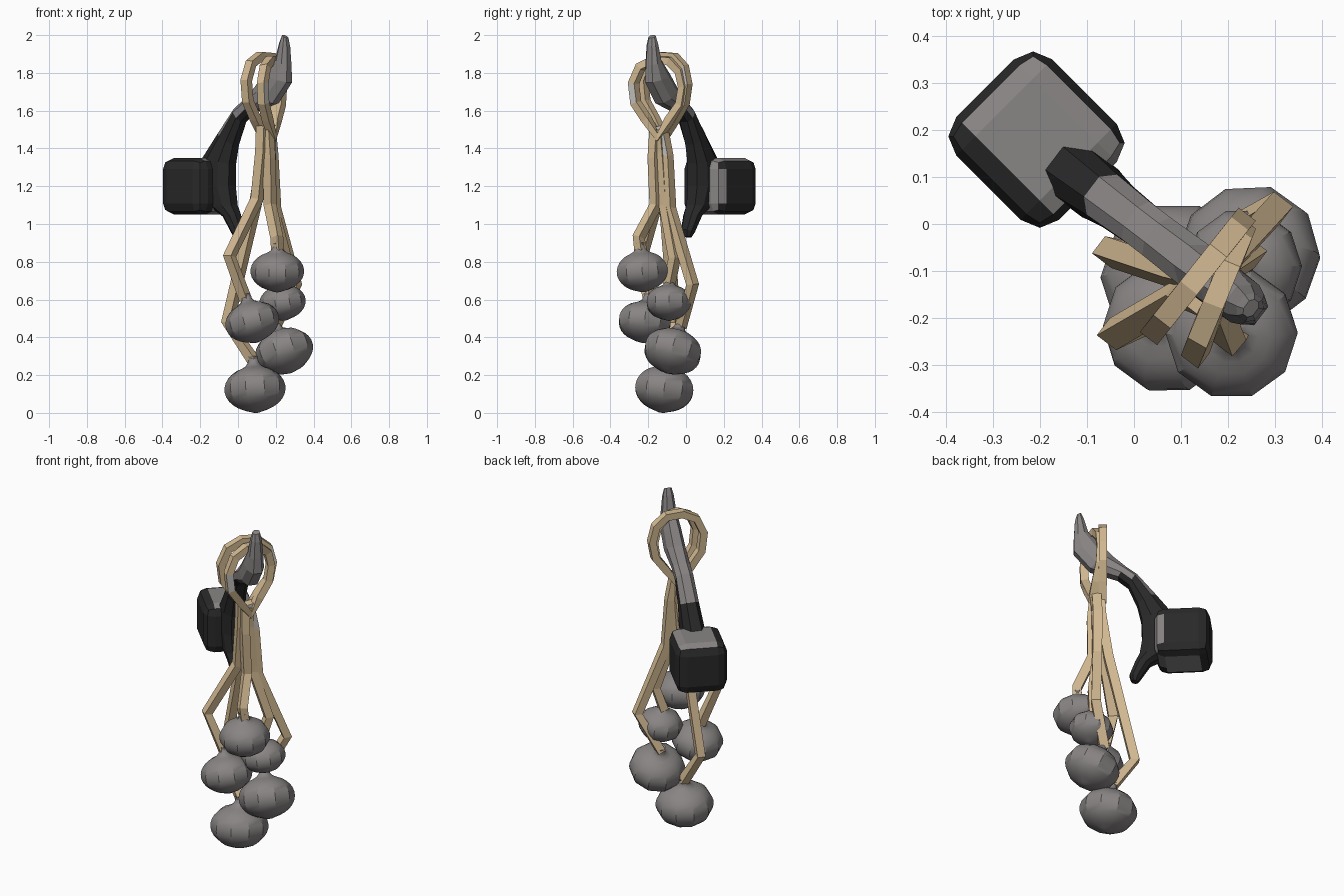
import bpy, bmesh, math
from mathutils import Vector, Matrix

if "Cube" in bpy.data.objects:
    bpy.data.objects.remove(bpy.data.objects["Cube"])


def material(name, rgb):
    m = bpy.data.materials.new(name)
    m.diffuse_color = (*rgb, 1)
    m.use_nodes = True
    m.node_tree.nodes["Principled BSDF"].inputs["Base Color"].default_value = m.diffuse_color
    return m


GREY = material("warm_grey", (0.25, 0.232, 0.232))
DARK = material("charcoal", (0.022, 0.022, 0.022))
STRAW = material("straw", (0.65, 0.49, 0.29))
PALE = material("pale_straw", (0.62, 0.60, 0.57))


def make_object(name, bm, mats, rule=None):
    bmesh.ops.recalc_face_normals(bm, faces=bm.faces)
    bm.normal_update()
    bm.faces.index_update()
    for f in bm.faces:
        f.material_index = rule(f) if rule else 0
    me = bpy.data.meshes.new(name)
    bm.to_mesh(me)
    bm.free()
    for m in mats:
        me.materials.append(m)
    ob = bpy.data.objects.new(name, me)
    bpy.context.collection.objects.link(ob)
    return ob


def loft(bm, rings, closed=False):
    """Skin a list of equal-length rings; cap the ends when open."""
    vs = [[bm.verts.new(p) for p in r] for r in rings]
    n = len(vs[0])
    pairs = list(zip(vs, vs[1:])) + ([(vs[-1], vs[0])] if closed else [])
    for a, b in pairs:
        for i in range(n):
            j = (i + 1) % n
            bm.faces.new((a[i], a[j], b[j], b[i]))
    if not closed:
        bm.faces.new(vs[0])
        bm.faces.new(vs[-1])


ARM = Vector((0.795, -0.606, 0))      # direction the hook points
SIDE = Vector((0.606, 0.795, 0))      # across the hook
ROOT = Vector((-0.17, 0.14, 0))
UP = Vector((0, 0, 1))

# mounting block, rounded and turned 45 degrees
BLOCK = Vector((-0.208, 0.18, 1.20))
bm = bmesh.new()
bmesh.ops.create_cube(bm, size=1)
bmesh.ops.scale(bm, vec=(0.31, 0.29, 0.30), verts=bm.verts)
bmesh.ops.bevel(bm, geom=bm.edges[:], offset=0.058, segments=2, profile=0.5, affect='EDGES')
bmesh.ops.bisect_plane(bm, geom=bm.verts[:] + bm.edges[:] + bm.faces[:],
                       plane_co=(0, -0.04, 0), plane_no=(0, 1, 0))
bmesh.ops.transform(bm, verts=bm.verts, matrix=Matrix.Translation(BLOCK) @ Matrix.Rotation(math.radians(-45), 4, 'Z'))


def block_colour(f):
    v = Vector((0.707, 0.707, 0))
    across = (f.calc_center_median() - BLOCK).dot(v)
    front = f.normal.dot(Vector((0.707, -0.707, 0)))
    flat = abs(f.normal.z) > 0.97
    rim = f.normal.z > 0.8 and f.normal.dot(v) > -0.1
    return 0 if flat or rim or (across > -0.04 and front > 0.35) else 1


make_object("mounting_block", bm, [GREY, DARK], block_colour)

# hook: chamfered section lofted from the upturned tip to the lower tail
# back distance, back height, front distance, front height, half width
STATIONS = [
    (0.515, 2.00, 0.54, 1.985, 0.020), (0.500, 1.96, 0.550, 1.94, 0.030),
    (0.475, 1.87, 0.555, 1.84, 0.040), (0.400, 1.79, 0.555, 1.75, 0.050),
    (0.340, 1.72, 0.465, 1.64, 0.053), (0.260, 1.65, 0.310, 1.59, 0.050),
    (0.205, 1.61, 0.25, 1.54, 0.050),
    (0.100, 1.48, 0.20, 1.42, 0.054), (0.000, 1.35, 0.178, 1.32, 0.062),
    (-0.01, 1.20, 0.175, 1.20, 0.064), (0.050, 1.09, 0.19, 1.10, 0.057),
    (0.130, 1.04, 0.215, 1.05, 0.048), (0.185, 0.95, 0.245, 0.97, 0.036),
    (0.200, 0.928, 0.235, 0.935, 0.02)]
section = [(0, -.5), (0, .5), (.28, 1), (.72, 1), (1, .5), (1, -.5), (.72, -1), (.28, -1)]
rings = []
for s0, z0, s1, z1, w in STATIONS:
    a = ROOT + ARM * s0 + UP * z0
    b = ROOT + ARM * s1 + UP * z1
    rings.append([a.lerp(b, t) + SIDE * w * k for t, k in section])
bm = bmesh.new()
loft(bm, rings)


def hook_colour(f):
    z = f.calc_center_median().z
    return 0 if z > 1.575 or (z > 1.5 and f.normal.z > 0.3) else 1


make_object("hook", bm, [GREY, DARK], hook_colour)


# bulbs: ten-sided turned onion shape with a flared neck, tilted along its axis
def bulb(name, centre, r, axis):
    prof = [(0.10, -0.78), (0.20, -0.745)]
    for i in range(11):
        t = math.radians(-66 + i * 12)
        prof.append((math.cos(t), 0.75 * math.sin(t)))
    prof += [(0.40, 0.68), (0.26, 0.76), (0.19, 0.86), (0.16, 0.98), (0.19, 1.06)]
    rot = UP.rotation_difference(Vector(axis)).to_matrix()
    c = Vector(centre)
    rings = [[c + rot @ (Vector((q * math.cos(k * math.tau / 10), q * math.sin(k * math.tau / 10), z)) * r)
              for k in range(10)] for q, z in prof]
    bm = bmesh.new()
    loft(bm, rings)
    ob = make_object(name, bm, [GREY])
    bpy.context.view_layer.objects.active = ob
    ob.select_set(True)
    bpy.ops.object.shade_smooth_by_angle(angle=math.radians(30))
    ob.select_set(False)


bulb("bulb_upper", (0.208, -0.232, 0.75), 0.142, (0, -0.08, 1))
bulb("bulb_small", (0.235, -0.09, 0.585), 0.124, (-0.15, 0, 1))
bulb("bulb_left", (0.075, -0.218, 0.482), 0.144, (-0.25, 0.12, 1))
bulb("bulb_right", (0.244, -0.07, 0.327), 0.157, (-0.34, 0.28, 1))
bulb("bulb_lowest", (0.09, -0.115, 0.127), 0.162, (-0.06, 0.14, 1))


# stalks: four-sided straps swept along short paths
def strap(name, pts, w, t, ref, closed=False, pale=()):
    pts = [Vector(p) for p in pts]
    n = len(pts)
    rings = []
    for i, p in enumerate(pts):
        a = pts[i - 1] if i or closed else p
        b = pts[(i + 1) % n] if i < n - 1 or closed else p
        tan = (b - a).normalized()
        u = tan.cross(ref).normalized()
        v = tan.cross(u)
        rings.append([p + u * x * w / 2 + v * y * t / 2
                      for x, y in ((-1, -1), (1, -1), (1, 1), (-1, 1))])
    bm = bmesh.new()
    loft(bm, rings, closed)
    make_object(name, bm, [STRAW, PALE], lambda f: int(f.index in pale))


# two hanging loops around the hook
LOOP = [(0, 1.46), (-.08, 1.56), (-.15, 1.65), (-.165, 1.76), (-.12, 1.85), (-.03, 1.89),
        (.07, 1.885), (.14, 1.83), (.165, 1.74), (.145, 1.64), (.07, 1.55)]
for k, (off, lean, scale, top) in enumerate([(-0.03, 0.02, 0.90, 1.0), (0.025, -0.25, 0.82, 0.95)]):
    base = Vector((0.160, -0.13, 0)) + ARM * off
    pts = [base + SIDE * e * scale + ARM * e * lean + UP * (1.46 + (z - 1.46) * top)
           for e, z in LOOP]
    strap(f"hanging_loop_{k + 1}", pts, 0.042, 0.046, ARM, True, (28, 29) if k == 0 else (8,))

# stalks running down from the knot to each bulb
STALKS = {
    "left": [(.13, -.16, 1.52), (.125, -.16, 1.38), (.10, -.15, 1.13), (-.045, -.235, .83), (.04, -.195, .60)],
    "lowest": [(.14, -.13, 1.50), (.135, -.12, 1.36), (.095, -.11, 1.12), (-.055, -.06, .48), (.08, -.09, .28)],
    "right": [(.165, -.13, 1.52), (.18, -.10, 1.36), (.195, -.085, 1.08), (.305, .035, .68), (.19, -.03, .45)],
    "upper": [(.155, -.16, 1.50), (.165, -.17, 1.35), (.17, -.16, 1.10), (.205, -.25, .93), (.21, -.24, .86)],
    "small": [(.17, -.14, 1.50), (.165, -.13, 1.38), (.175, -.11, 1.10), (.25, -.06, .82), (.215, -.09, .68)],
}
for name, pts in STALKS.items():
    strap("stalk_" + name, pts, 0.052, 0.046, SIDE, pale=(1,) if name == "right" else ())
